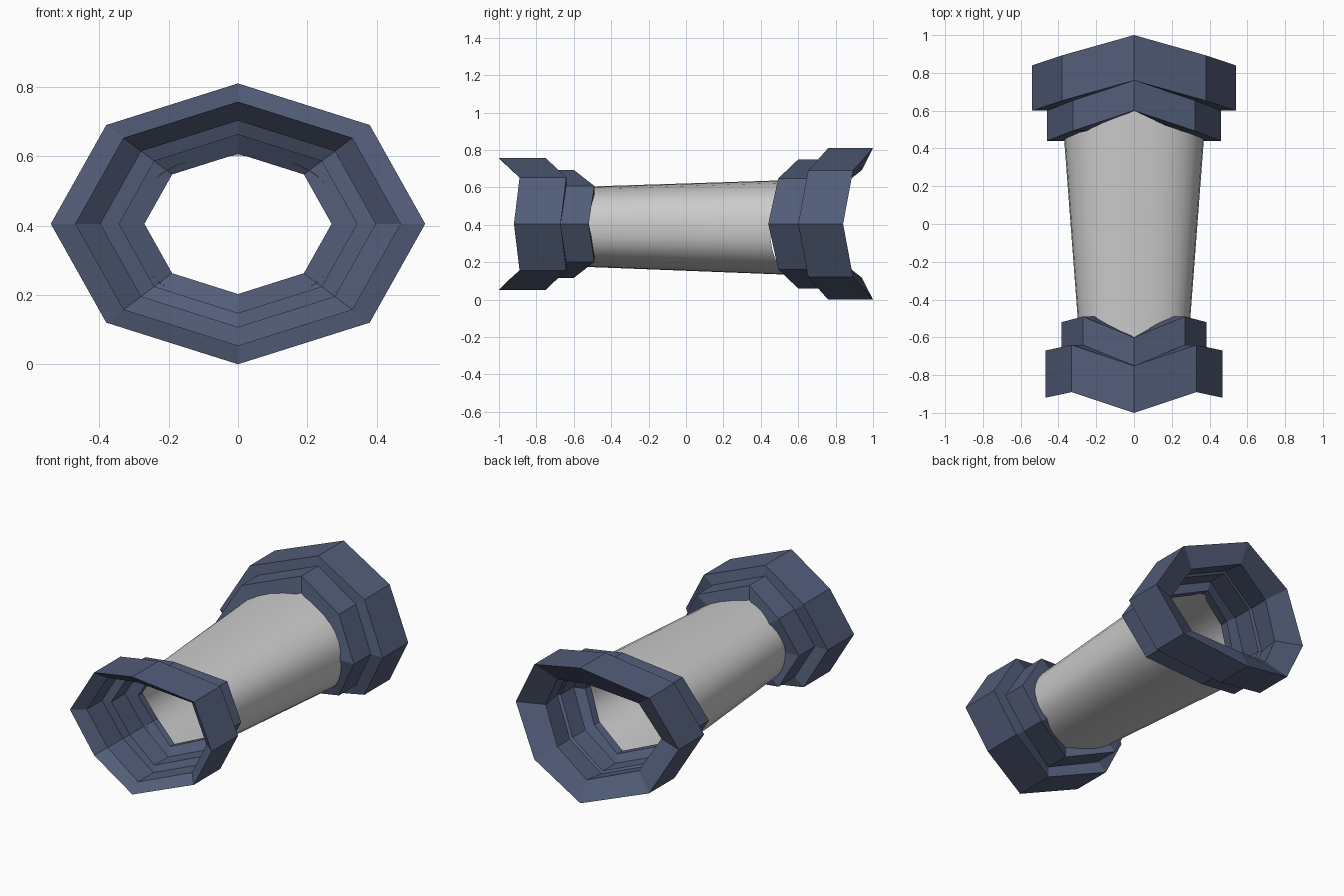
import bpy, bmesh, math

if "Cube" in bpy.data.objects:
    bpy.data.objects.remove(bpy.data.objects["Cube"])

ZC = 0.405
# unit octagon of the collars: x, z, kind (0 top/bottom, 1 diagonal, 2 side)
OCT = [(0, 0.405, 0), (0.38, 0.285, 1), (0.54, 0, 2), (0.38, -0.285, 1),
       (0, -0.405, 0), (-0.38, -0.285, 1), (-0.54, 0, 2), (-0.38, 0.285, 1)]

navy = bpy.data.materials.new("navy")
navy.diffuse_color = (0.085, 0.11, 0.19, 1)
navy.use_nodes = True
navy.node_tree.nodes["Principled BSDF"].inputs["Base Color"].default_value = navy.diffuse_color


def make_object(name, rings, closed, mat=None):
    """Skin a list of vertex rings; closed also joins the last ring to the first."""
    bm = bmesh.new()
    loops = [[bm.verts.new(p) for p in r] for r in rings]
    pairs = list(zip(loops, loops[1:]))
    if closed:
        pairs.append((loops[-1], loops[0]))
    for a, b in pairs:
        n = len(a)
        for i in range(n):
            j = (i + 1) % n
            bm.faces.new((a[i], a[j], b[j], b[i]))
    bmesh.ops.recalc_face_normals(bm, faces=bm.faces)
    me = bpy.data.meshes.new(name)
    bm.to_mesh(me)
    bm.free()
    ob = bpy.data.objects.new(name, me)
    bpy.context.collection.objects.link(ob)
    if mat:
        me.materials.append(mat)
    return ob


def collar(name, profile, end, direction, offsets):
    """Stepped octagonal shell; profile is (scale, depth from the end)."""
    rings = [[(x * s, end + direction * d + offsets[k], ZC + z * s) for x, z, k in OCT]
             for s, d in profile]
    return make_object(name, rings, True, navy)


# front collar: outer step, neck, flange over the tube, then back along the inside
collar("front_collar",
       [(0.87, 0), (0.87, 0.25), (0.713, 0.25), (0.713, 0.40), (0.50, 0.40),
        (0.50, 0.36), (0.635, 0.34), (0.635, 0.21), (0.735, 0.20), (0.735, 0.055)],
       -1, 1, (0, 0.11, 0.08))

# rear collar: larger, chevron bent the other way
collar("rear_collar",
       [(1.0, 0), (1.0, 0.24), (0.852, 0.24), (0.852, 0.40), (0.60, 0.40),
        (0.60, 0.35), (0.72, 0.33), (0.72, 0.21), (0.75, 0.20), (0.71, 0.06)],
       1, -1, (0, -0.107, -0.16))


# tapered smooth tube, open at both ends
def tube_ring(y, bend, hx, hz, zc, n=32, e=2.4):
    pts = []
    for i in range(n):
        a = 2 * math.pi * i / n
        c, s = math.cos(a), math.sin(a)
        u = math.copysign(abs(c) ** (2 / e), c)
        v = math.copysign(abs(s) ** (2 / e), s)
        pts.append((hx * u, y + bend * abs(u), zc + hz * v))
    return pts


tube = make_object("tube", [tube_ring(-0.61, 0.07, 0.295, 0.212, 0.39),
                            tube_ring(0.61, -0.16, 0.37, 0.255, 0.386)], False)
bpy.context.view_layer.objects.active = tube
tube.select_set(True)
bpy.ops.object.shade_smooth_by_angle(angle=math.radians(40))
